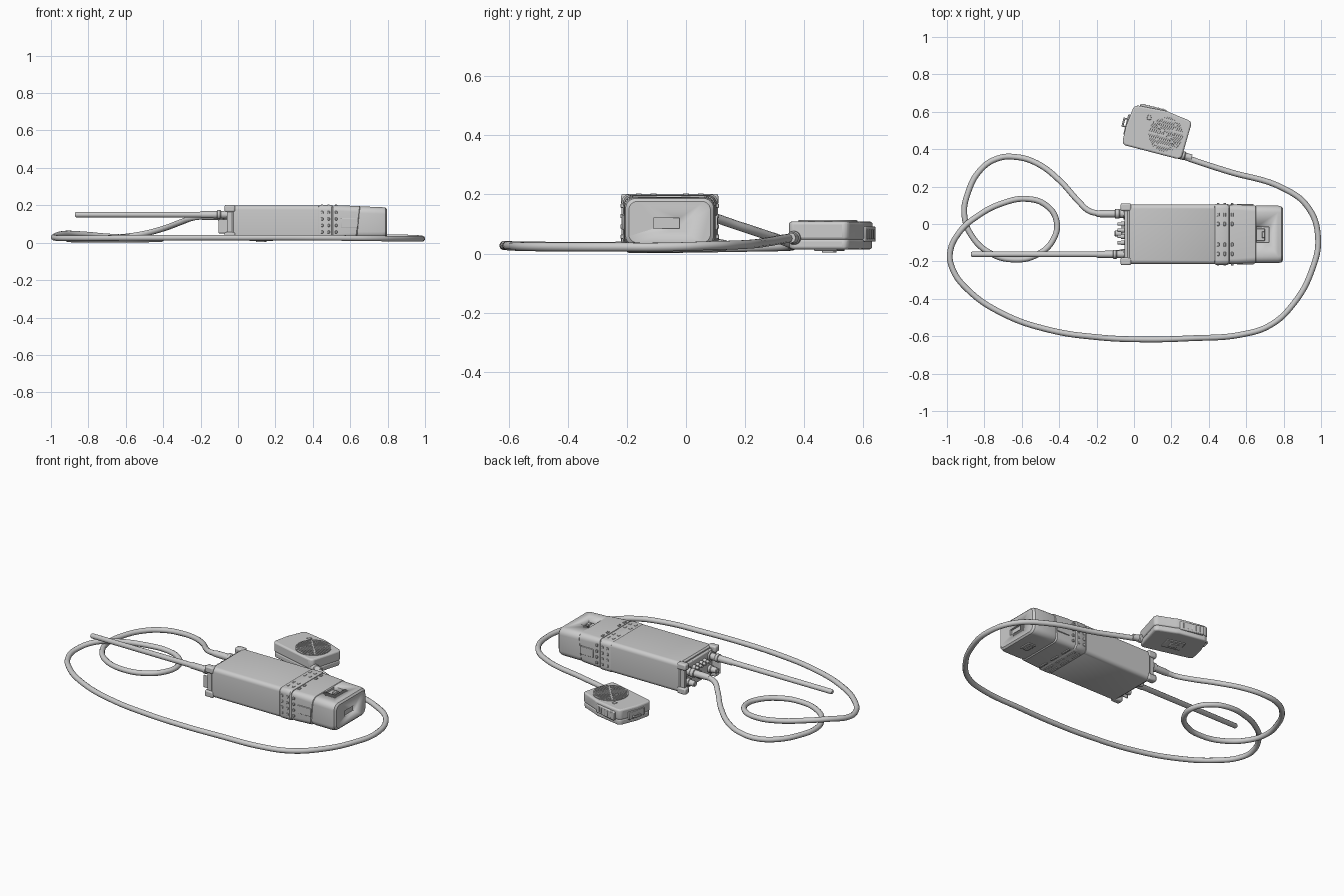
import bpy, bmesh, math
from mathutils import Matrix, Vector

if "Cube" in bpy.data.objects:
    bpy.data.objects.remove(bpy.data.objects["Cube"])

HAND = Matrix.Translation((0.12, 0.487, 0)) @ Matrix.Rotation(math.radians(-14), 4, 'Z')
ID = Matrix.Identity(4)


def finish(name, bm, bevel=0, angle=35, segs=2, mat=ID):
    bmesh.ops.recalc_face_normals(bm, faces=bm.faces)
    me = bpy.data.meshes.new(name)
    bm.to_mesh(me)
    bm.free()
    ob = bpy.data.objects.new(name, me)
    bpy.context.collection.objects.link(ob)
    ob.matrix_world = mat
    if bevel:
        m = ob.modifiers.new("bevel", 'BEVEL')
        m.width, m.segments, m.limit_method = bevel, segs, 'ANGLE'
    bpy.ops.object.select_all(action='DESELECT')
    ob.select_set(True)
    bpy.context.view_layer.objects.active = ob
    bpy.ops.object.shade_smooth_by_angle(angle=math.radians(angle))
    return ob


def loft(name, stations, shear=0, n=6):
    """Rounded rectangles (x, y0, y1, z0, z1, radius) skinned along x."""
    bm = bmesh.new()
    rings = []
    for x, y0, y1, z0, z1, r in stations:
        ring = []
        for k, (cy, cz) in enumerate([(y1-r, z1-r), (y0+r, z1-r), (y0+r, z0+r), (y1-r, z0+r)]):
            for i in range(n + 1):
                a = math.pi / 2 * (k + i / n)
                z = cz + r * math.sin(a)
                ring.append(bm.verts.new((x + shear * (z - 0.11), cy + r * math.cos(a), z)))
        rings.append(ring)
    for a, b in zip(rings, rings[1:]):
        for i in range(len(a)):
            j = (i + 1) % len(a)
            bm.faces.new((a[i], a[j], b[j], b[i]))
    bm.faces.new(rings[0])
    bm.faces.new(rings[-1])
    return finish(name, bm)


def boxes(name, items, bevel=0.003, mat=ID):
    """Boxes given as (x0, x1, y0, y1, z0, z1[, turn about z])."""
    bm = bmesh.new()
    for x0, x1, y0, y1, z0, z1, *turn in items:
        c = Vector(((x0+x1)/2, (y0+y1)/2, (z0+z1)/2))
        m = Matrix.Translation(c) @ Matrix.Rotation(turn[0] if turn else 0, 4, 'Z')
        bmesh.ops.create_cube(bm, size=1, matrix=m @ Matrix.Diagonal((x1-x0, y1-y0, z1-z0, 1)))
    return finish(name, bm, bevel, mat=mat)


def turned(name, y, z, profile, mat=ID, n=20):
    """Profile of (x, radius) points turned about an axis along x."""
    bm = bmesh.new()
    rings = [[bm.verts.new((x, y + r*math.cos(2*math.pi*i/n), z + r*math.sin(2*math.pi*i/n)))
              for i in range(n)] for x, r in profile]
    for a, b in zip(rings, rings[1:]):
        for i in range(n):
            j = (i + 1) % n
            bm.faces.new((a[i], a[j], b[j], b[i]))
    bm.faces.new(rings[0])
    bm.faces.new(rings[-1])
    return finish(name, bm, mat=mat)


def prism(name, outline, z0, z1, bevel, mat=HAND, segs=3):
    bm = bmesh.new()
    f = bm.faces.new([bm.verts.new((x, y, z0)) for x, y in outline])
    top = bmesh.ops.extrude_face_region(bm, geom=[f])
    bmesh.ops.translate(bm, vec=(0, 0, z1 - z0), verts=[v for v in top['geom'] if isinstance(v, bmesh.types.BMVert)])
    return finish(name, bm, bevel, segs=segs, mat=mat)


def cut(ob, cutter):
    cutter.hide_render = True
    cutter.hide_set(True)
    m = ob.modifiers.new("cut", 'BOOLEAN')
    m.object, m.operation, m.solver = cutter, 'DIFFERENCE', 'EXACT'


def cable(name, pts, r=0.0155):
    cu = bpy.data.curves.new(name, 'CURVE')
    cu.dimensions = '3D'
    cu.bevel_depth, cu.bevel_resolution, cu.resolution_u, cu.use_fill_caps = r, 3, 8, True
    sp = cu.splines.new('BEZIER')
    sp.bezier_points.add(len(pts) - 1)
    for bp, p in zip(sp.bezier_points, pts):
        bp.co = p
        bp.handle_left_type = bp.handle_right_type = 'AUTO'
    ob = bpy.data.objects.new(name, cu)
    bpy.context.collection.objects.link(ob)


# Radio body, collar, and end pack
loft("main_body", [(-0.035, -.207, .097, .027, .192, .02), (-0.025, -.215, .105, .018, .2, .024),
                   (0.43, -.215, .105, .018, .2, .024), (0.436, -.21, .1, .022, .196, .024)])
loft("collar", [(0.43, -.213, .103, .02, .198, .024), (0.438, -.218, .108, .016, .201, .026),
                (0.50, -.218, .108, .016, .201, .026), (0.507, -.213, .103, .02, .198, .026)], 0.0)
loft("rear_sleeve", [(0.50, -.212, .102, .02, .198, .026), (0.54, -.214, .104, .018, .199, .03),
                     (0.64, -.210, .100, .02, .196, .034), (0.646, -.205, .095, .025, .191, .034)], 0.12)
pack = loft("end_pack", [(0.63, -.204, .094, .026, .190, .034), (0.655, -.209, .098, .022, .194, .036),
                         (0.77, -.209, .098, .022, .190, .036), (0.788, -.205, .094, .026, .187, .036),
                         (0.797, -.194, .083, .036, .177, .03)])
cut(pack, boxes("end_recess_cutter", [(0.785, 0.83, -.11, -.022, .085, .12)], 0))
cut(pack, boxes("latch_recess_cutter", [(0.64, 0.722, -.10, -.015, .165, .23)], 0))
boxes("top_latch", [(0.64, 0.70, -.09, -.025, .160, .178), (0.685, 0.70, -.075, -.04, .175, .19)])
boxes("bottom_latch", [(0.69, 0.74, -.09, -.02, .015, .03), (0.70, 0.706, -.08, -.03, .011, .02),
                       (0.72, 0.726, -.08, -.03, .011, .02)], 0.002)

# Ribs, studs and strap lugs around the collar
ribs = []
for x in (0.45, 0.485, 0.525):
    for y in (-.217, .107):
        ribs += [(x-.006, x+.006, y-.005, y+.005, z, z+.014) for z in (.05, .085, .12, .155)]
    ribs += [(x-.006, x+.006, y-.01, y+.01, .195, .2035) for y in (-.16, -.11, .0, .05)]
    ribs += [(x-.006, x+.006, y-.03, y+.03, .012, .02) for y in (-.15, -.055, .04)]
boxes("collar_ribs", ribs, 0.002)
boxes("side_rails", [(0.55, 0.64, y-.004, y+.004, .08, .13) for y in (-.213, .103)])

# Control end: panel, corner bumpers, knobs, sockets
boxes("control_panel", [(-.05, -.03, -.195, .085, .035, .185)], 0.005)
boxes("corner_bumpers", [(-.072, -.015, y-.02, y+.02, z-.019, z+.019)
                         for y in (-.2, .09) for z in (.037, .183)], 0.008)
boxes("bumper_bars", [(-.06, -.03, y-.009, y+.009, .05, .17) for y in (-.2, .09)])
KNOB = [(-.04, .022), (-.065, .022), (-.068, .018), (-.10, .016), (-.104, .012)]
for i, (y, z) in enumerate([(-.155, .075), (.055, .075), (-.05, .08)]):
    turned(f"knob_{i+1}", y, z, KNOB)
for i, y in enumerate((-.10, -.067, -.033, 0)):
    turned(f"socket_{i+1}", y, .145, [(-.04, .013), (-.07, .013), (-.07, .009), (-.088, .009)])
boxes("side_knob_guard", [(-.105, -.04, -.183, -.176, .05, .125)], 0.006)

# Antenna and cable plug
turned("antenna", -.162, .15, [(-.03, .028), (-.06, .028), (-.06, .02), (-.09, .02), (-.095, .024), (-.11, .024),
                               (-.112, .0195), (-.195, .0185), (-.2, .0155), (-.865, .0145), (-.872, .01)])
turned("cable_plug", .055, .14, [(-.03, .03), (-.055, .03), (-.055, .022), (-.075, .022), (-.08, .026), (-.10, .026),
                                 (-.102, .02), (-.18, .019), (-.2, .0165)])

# Long looping cable from handset to plug
cable("looping_cable", [
    (.25, .366, .052), (.33, .337, .05), (.5, .282, .04), (.8, .19, .03), (.93, .09, .027), (.984, -.07, .022),
    (.95, -.25, .022), (.85, -.43, .022), (.73, -.54, .023), (.58, -.59, .025), (.3, -.611, .027),
    (.05, -.617, .027), (-.2, -.605, .027), (-.45, -.567, .026), (-.7, -.48, .025), (-.89, -.35, .024),
    (-.97, -.24, .025), (-.983, -.15, .032), (-.93, -.04, .048), (-.84, .04, .046), (-.7, .112, .034),
    (-.57, .134, .027), (-.47, .1, .023), (-.415, .02, .02), (-.43, -.08, .018), (-.52, -.165, .017),
    (-.64, -.19, .017), (-.77, -.155, .017), (-.87, -.06, .017), (-.907, .05, .018), (-.89, .16, .02),
    (-.82, .29, .022), (-.73, .35, .024), (-.63, .358, .03), (-.52, .325, .045), (-.4, .235, .075),
    (-.3, .125, .112), (-.24, .07, .133), (-.185, .055, .14)])

# Handset shell, two halves with a seam
OUT = [(-.152, -.105), (.145, -.108), (.163, -.095), (.17, .095), (.155, .107), (.05, .122),
       (.03, .127), (-.135, .118), (-.152, .105), (-.167, 0), (-.165, -.09)]
prism("handset_front", OUT, .046, .108, .011)
prism("handset_back", [(x * .985, y * .985) for x, y in OUT], .014, .050, .011)

# Talk bar on the long edge, lanyard clip, button and strain relief
boxes("talk_bar", [(-.12, .025, .112, .132, .04, .092)], 0.005, HAND)
boxes("talk_grip", [(x, x+.006, .128, .1345, .05, .082) for x in (-.10, -.075, -.05, -.025, 0)], 0.001, HAND)
boxes("handset_clip", [(-.185, -.155, -.012, -.004, .05, .062), (-.185, -.155, .03, .038, .05, .062),
                       (-.19, -.18, -.012, .038, .05, .062), (-.17, -.155, -.05, .06, .04, .085)], 0.003, HAND)
boxes("handset_button", [(-.068, -.046, .058, .082, .1, .112)], 0.003, HAND)
boxes("rear_clip_plate", [(-.05, .06, -.04, .04, .008, .018), (-.02, .03, -.02, .02, .003, .012)], 0.003, HAND)
turned("strain_relief", -.083, .053, [(.14, .023), (.175, .023), (.18, .019), (.215, .017)], HAND)

# Round speaker grille
R, cx, cy = .099, .05, .005
circle = [(cx + R*math.cos(math.tau*i/40), cy + R*math.sin(math.tau*i/40)) for i in range(40)]
bm = bmesh.new()
for (r0, r1, z0, z1) in [(R - .006, R, .106, .113)]:
    loops = []
    for r, z in ((r1, z0), (r1, z1), (r0, z1), (r0, z0)):
        loops.append([bm.verts.new((cx + r*math.cos(math.tau*i/40), cy + r*math.sin(math.tau*i/40), z)) for i in range(40)])
    for k in range(4):
        a, b = loops[k], loops[(k + 1) % 4]
        for i in range(40):
            bm.faces.new((a[i], a[(i+1) % 40], b[(i+1) % 40], b[i]))
finish("grille_ring", bm, mat=HAND)
slats = []
for i in range(-7, 8):
    h = math.sqrt((R - .004)**2 - (i * .0125)**2)
    slats.append((cx-h, cx+h, cy + i*.0125 - .0035, cy + i*.0125 + .0035, .1, .112))
slats.append((cx-.094, cx+.094, cy-.005, cy+.005, .1, .1135, math.radians(-35)))
slats += [(x-.003, x+.003, cy-.08, cy+.08, .1, .1125) for x in (cx-.04, cx+.04)]
boxes("grille_slats", slats, 0.001, HAND)
